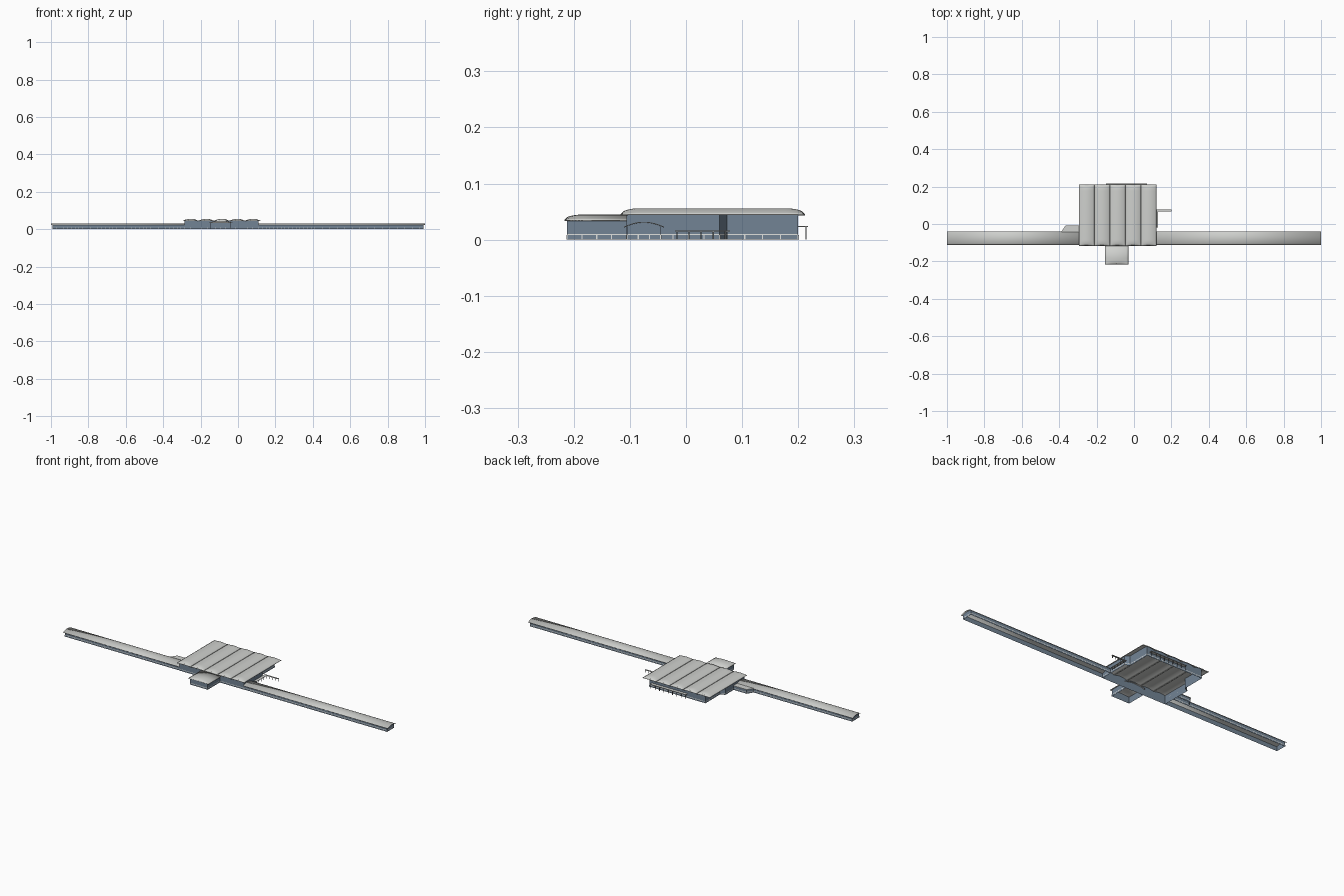
import bpy, bmesh, math
from mathutils import Vector

cube = bpy.data.objects.get("Cube")
if cube:
    bpy.data.objects.remove(cube, do_unlink=True)


def material(name, r, g, b):
    m = bpy.data.materials.new(name)
    m.use_nodes = True
    m.diffuse_color = (r, g, b, 1)
    m.node_tree.nodes["Principled BSDF"].inputs["Base Color"].default_value = (r, g, b, 1)
    return m


ROOF = material("roof_grey", 0.62, 0.63, 0.61)
GLASS = material("blue_glass", 0.17, 0.23, 0.30)
FRAME = material("white_frame", 0.75, 0.76, 0.74)
METAL = material("dark_metal", 0.16, 0.17, 0.18)


def finish(name, bm, mat, smooth=False):
    bmesh.ops.recalc_face_normals(bm, faces=bm.faces)
    mesh = bpy.data.meshes.new(name)
    bm.to_mesh(mesh)
    bm.free()
    obj = bpy.data.objects.new(name, mesh)
    bpy.context.collection.objects.link(obj)
    mesh.materials.append(mat)
    if smooth:
        bpy.ops.object.select_all(action="DESELECT")
        obj.select_set(True)
        bpy.context.view_layer.objects.active = obj
        bpy.ops.object.shade_smooth_by_angle(angle=math.radians(25))
    return obj


def add_box(bm, x0, x1, y0, y1, z0, z1):
    verts = bmesh.ops.create_cube(bm, size=1)["verts"]
    for v in verts:
        v.co = ((x0 + x1) / 2 + v.co.x * (x1 - x0), (y0 + y1) / 2 + v.co.y * (y1 - y0),
                (z0 + z1) / 2 + v.co.z * (z1 - z0))


def ease(distance, length):
    # Quarter ellipse that rounds a roof end
    t = min(max(distance / length, 0), 1)
    return math.sqrt(1 - (1 - t) ** 2)


def hall_height(x, y):
    u = ((x - HALL_X0) / BAY) % 1 * 2 - 1
    return 0.045 + 0.011 * (1 - u * u) * ease(min(y + 0.117, 0.212 - y), 0.035)


def entry_height(x, y):
    u = (x + 0.0925) / 0.0625
    return 0.035 + 0.01 * max(1 - u * u, 0) * ease(y + 0.217, 0.035)


def concourse_height(x, y):
    u = (y + 0.075) / 0.036
    return 0.023 + 0.009 * max(1 - u * u, 0)


HALL_X0, BAYS, BAY = -0.295, 5, 0.083


def roof(name, xs, ys, height):
    # Curved roof shell sampled over a grid
    bm = bmesh.new()
    grid = [[bm.verts.new((x, y, height(x, y))) for y in ys] for x in xs]
    for a, b in zip(grid, grid[1:]):
        for i in range(len(ys) - 1):
            bm.faces.new((a[i], b[i], b[i + 1], a[i + 1]))
    obj = finish(name, bm, ROOF, True)
    mod = obj.modifiers.new("thickness", "SOLIDIFY")
    mod.thickness = 0.0015
    return obj


def spread(a, b, n):
    return [a + (b - a) * i / n for i in range(n + 1)]


def glazed_walls(name, outline, height, pitch, closed=False):
    # Open wall shell whose top follows the roof, with frames along its base
    bm, bars = bmesh.new(), bmesh.new()
    points = outline + outline[:1] if closed else outline
    for a, b in zip(points, points[1:]):
        a, b = Vector((a[0], a[1], 0)), Vector((b[0], b[1], 0))
        span = b - a
        n = max(1, round(span.length / pitch))
        run = [a + span * t for t in spread(0, 1, n * 2)]
        low = [bm.verts.new(p) for p in run]
        top = [bm.verts.new((p.x, p.y, height(p.x, p.y) - 0.001)) for p in run]
        for i in range(len(run) - 1):
            bm.faces.new((low[i], low[i + 1], top[i + 1], top[i]))
        out = Vector((span.y, -span.x, 0)).normalized() * 0.0008

        def plate(p, q, z0, z1):
            bars.faces.new([bars.verts.new((c.x + out.x, c.y + out.y, z))
                            for c, z in ((p, z0), (q, z0), (q, z1), (p, z1))])
        plate(a, b, 0.008, 0.0105)
        half = span.normalized() * 0.001
        for i in range(n + 1):
            p = a + span * i / n
            plate(p - half, p + half, 0, 0.008)
    finish(name, bm, GLASS)
    finish(name + "_frames", bars, FRAME)


# Main hall: five barrel vaults with rounded ends
ends = spread(0, 0.035, 6)
hall_ys = [-0.117 + e for e in ends] + [0.212 - e for e in reversed(ends)]
for bay in range(BAYS):
    x0 = HALL_X0 + bay * BAY
    roof(f"hall_vault_{bay + 1}", spread(x0 + 1e-5, x0 + BAY - 1e-5, 12), hall_ys, hall_height)
glazed_walls("hall_walls", [(-0.285, -0.106), (0.11, -0.106), (0.11, 0.06), (0.085, 0.073),
                            (0.085, 0.2), (-0.26, 0.2), (-0.26, 0.073), (-0.285, 0.06)],
             hall_height, 0.03, True)

# Front entrance block
roof("entrance_roof", spread(-0.155, -0.03, 12),
     [-0.217 + e for e in ends] + [-0.1], entry_height)
glazed_walls("entrance_walls", [(-0.147, -0.106), (-0.147, -0.212), (-0.038, -0.212),
                                (-0.038, -0.106)], entry_height, 0.027)

# Long concourse wings
for side, x_in, x_out in (("left", 0.11, 0.992), ("right", -0.285, -0.992)):
    tip = x_out + math.copysign(0.008, x_out)
    roof(f"{side}_wing_roof", spread(x_in, tip, 1), spread(-0.111, -0.039, 12), concourse_height)
    line = [(x_in, -0.105), (x_out, -0.105), (x_out, -0.045), (x_in, -0.045)]
    glazed_walls(f"{side}_wing_walls", line if x_out > 0 else line[::-1],
                 concourse_height, 0.02)

# Angled annex behind the right wing
annex = [(-0.285, -0.012), (-0.365, -0.012), (-0.385, -0.045)]
glazed_walls("annex_walls", annex, lambda x, y: 0.024, 0.025)
bm = bmesh.new()
corners = [(-0.285, -0.009), (-0.367, -0.009), (-0.389, -0.042), (-0.285, -0.042)]
base = bm.faces.new([bm.verts.new((x, y, 0.023)) for x, y in corners])
lid = bmesh.ops.extrude_face_region(bm, geom=[base])["geom"]
bmesh.ops.translate(bm, vec=(0, 0, 0.002), verts=[g for g in lid if isinstance(g, bmesh.types.BMVert)])
finish("annex_roof", bm, ROOF)

# Covered walkway beside the hall
bm = bmesh.new()
add_box(bm, 0.112, 0.128, -0.02, 0.078, 0.0145, 0.016)
add_box(bm, 0.128, 0.2, 0.068, 0.078, 0.0145, 0.016)
finish("walkway_canopy", bm, ROOF)
bm = bmesh.new()
for y in spread(-0.016, 0.07, 4):
    add_box(bm, 0.124, 0.126, y - 0.001, y + 0.001, 0, 0.0145)
for x in spread(0.145, 0.197, 3):
    add_box(bm, x - 0.001, x + 0.001, 0.072, 0.074, 0, 0.0145)
finish("walkway_posts", bm, METAL)

# Rear canopy on posts
bm = bmesh.new()
add_box(bm, -0.15, 0.07, 0.2, 0.217, 0.0225, 0.0245)
finish("rear_canopy", bm, ROOF)
bm = bmesh.new()
for x in spread(-0.147, 0.067, 8):
    add_box(bm, x - 0.001, x + 0.001, 0.213, 0.215, 0, 0.0225)
finish("rear_canopy_posts", bm, METAL)
